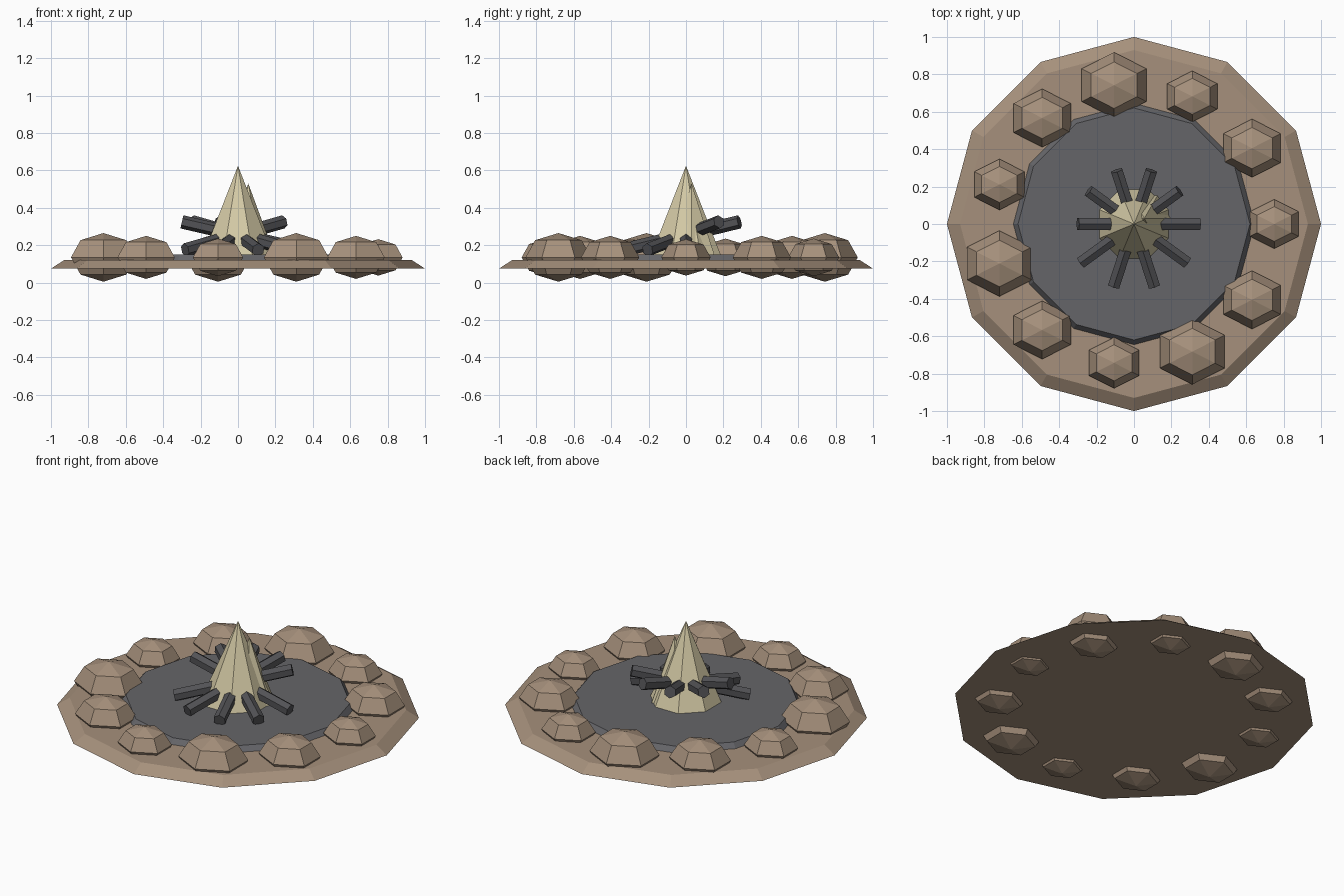
import bpy, bmesh
from math import sin, cos, pi, radians
from mathutils import Vector, Matrix

if "Cube" in bpy.data.objects:
    bpy.data.objects.remove(bpy.data.objects["Cube"], do_unlink=True)


def material(name, rgb):
    mat = bpy.data.materials.new(name)
    mat.use_nodes = True
    color = (*rgb, 1)
    mat.diffuse_color = color
    bsdf = mat.node_tree.nodes["Principled BSDF"]
    bsdf.inputs["Base Color"].default_value = color
    bsdf.inputs["Roughness"].default_value = 0.9
    return mat


STONE = material("stone brown", (0.38, 0.28, 0.2))
ASH = material("ash grey", (0.13, 0.13, 0.14))
CHAR = material("charred wood", (0.085, 0.085, 0.092))
FLAME = material("pale flame", (0.66, 0.59, 0.38))


def finish(name, bm, mat):
    mesh = bpy.data.meshes.new(name)
    bm.to_mesh(mesh)
    bm.free()
    mesh.materials.append(mat)
    obj = bpy.data.objects.new(name, mesh)
    bpy.context.collection.objects.link(obj)
    return obj


def frustum(name, mat, sides, r_bottom, r_top, z_bottom, z_top, turn=0, x=0, y=0):
    """Upright cone or tapered disc with its first corner at the turn angle."""
    bm = bmesh.new()
    ring = lambda r, z: [
        bm.verts.new((x + r * cos(turn + 2 * pi * i / sides),
                      y + r * sin(turn + 2 * pi * i / sides), z))
        for i in range(sides)]
    low = ring(r_bottom, z_bottom)
    bm.faces.new(low[::-1])
    if r_top:
        high = ring(r_top, z_top)
        bm.faces.new(high)
    else:
        apex = bm.verts.new((x, y, z_top))
    for i in range(sides):
        j = (i + 1) % sides
        bm.faces.new((low[i], low[j], high[j], high[i]) if r_top
                     else (low[i], low[j], apex))
    return finish(name, bm, mat)


def stone(name, x, y, r):
    """Squashed six-sided boulder."""
    bm = bmesh.new()
    bmesh.ops.create_uvsphere(bm, u_segments=6, v_segments=4, radius=r)
    bmesh.ops.scale(bm, vec=(1, 0.88, 0.65), verts=bm.verts)
    bmesh.ops.translate(bm, vec=(x, y, 0.135), verts=bm.verts)
    return finish(name, bm, STONE)


def log(name, start, end, r):
    """Six-sided stick between two points."""
    axis = end - start
    bm = bmesh.new()
    bmesh.ops.create_cone(bm, cap_ends=True, segments=6, radius1=r, radius2=r,
                          depth=axis.length)
    turn = axis.to_track_quat("Z", "Y").to_matrix().to_4x4()
    bmesh.ops.transform(bm, matrix=Matrix.Translation((start + end) / 2) @ turn,
                        verts=bm.verts)
    return finish(name, bm, CHAR)


# Ground slab and ash bed
frustum("ground_slab", STONE, 12, 1.0, 0.93, 0.075, 0.12)
frustum("ash_bed", ASH, 12, 0.645, 0.62, 0.12, 0.15)

# Ring of boulders, sizes repeating in threes
count = 11
for i in range(count):
    a = 2 * pi * i / count
    size = 0.15 if i == 0 else (0.2, 0.177, 0.155)[i % 3]
    stone(f"ring_stone_{i + 1}", 0.75 * cos(a), 0.75 * sin(a), size)

# Crossed logs, each raised at one end
for i in range(5):
    a = radians(36 * (i + 1))
    out = Vector((cos(a), sin(a), 0))
    log(f"log_{i + 1}", out * -0.35 + Vector((0, 0, 0.175)),
        out * 0.30 + Vector((0, 0, 0.325)), 0.036)

# Main flame and a smaller one merging into its side
frustum("main_flame", FLAME, 8, 0.2, 0, 0.151, 0.625, turn=pi / 8)
frustum("side_flame", FLAME, 6, 0.14, 0, 0.151, 0.53, x=0.055, y=0.03)
